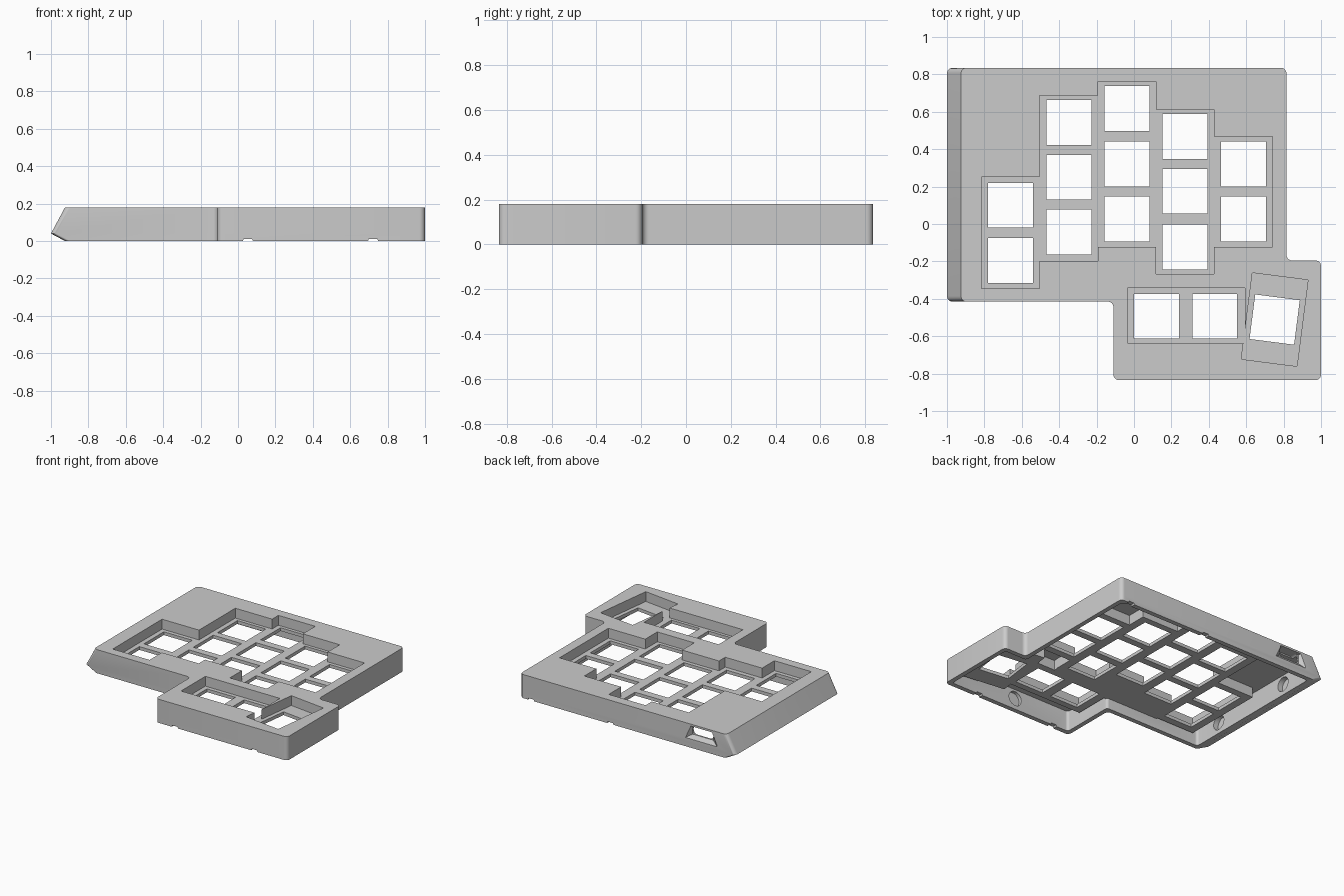
import bpy
import bmesh
from math import radians, cos, sin, pi
from mathutils import Vector

cube = bpy.data.objects.get("Cube")
if cube:
    bpy.data.objects.remove(cube, do_unlink=True)

HEIGHT, WALL, CEILING = 0.18, 0.035, 0.155
PLATE_TOP, PLATE_BOTTOM, KEY = 0.105, 0.08, 0.24

grey = bpy.data.materials.new("case_grey")
grey.use_nodes = True
grey.diffuse_color = (0.6, 0.6, 0.6, 1)
grey.node_tree.nodes["Principled BSDF"].inputs["Base Color"].default_value = grey.diffuse_color


def loft(name, rings):
    """Closed solid through rings of equal point count."""
    bm = bmesh.new()
    loops = [[bm.verts.new(p) for p in ring] for ring in rings]
    count = len(loops[0])
    for low, high in zip(loops, loops[1:]):
        for i in range(count):
            j = (i + 1) % count
            bm.faces.new((low[i], low[j], high[j], high[i]))
    bm.faces.new(loops[0])
    bm.faces.new(loops[-1])
    bmesh.ops.recalc_face_normals(bm, faces=bm.faces)
    mesh = bpy.data.meshes.new(name)
    bm.to_mesh(mesh)
    bm.free()
    mesh.materials.append(grey)
    obj = bpy.data.objects.new(name, mesh)
    bpy.context.collection.objects.link(obj)
    return obj


def prism(name, points, z0, z1):
    return loft(name, [[(x, y, z) for x, y in points] for z in (z0, z1)])


def rect(x0, x1, y0, y1):
    return [(x0, y0), (x1, y0), (x1, y1), (x0, y1)]


def turned_rect(center, w, h, angle):
    c, s = cos(angle), sin(angle)
    return [(center[0] + x * c - y * s, center[1] + x * s + y * c)
            for x, y in rect(-w / 2, w / 2, -h / 2, h / 2)]


def rounded(points, radius, steps=6):
    """Round every right-angled corner of an outline."""
    out = []
    for i, p in enumerate(points):
        p = Vector(p)
        a = (Vector(points[i - 1]) - p).normalized() * radius
        b = (Vector(points[(i + 1) % len(points)]) - p).normalized() * radius
        for k in range(steps + 1):
            t = k / steps * pi / 2
            out.append(p + a * (1 - sin(t)) + b * (1 - cos(t)))
    return out


def outline(left, w, radius, z):
    """Case footprint inset by w: finger block plus the thumb block."""
    pts = [(left, -0.415 + w), (-0.11 + w, -0.415 + w), (-0.11 + w, -0.835 + w), (1 - w, -0.835 + w),
           (1 - w, -0.195 - w), (0.815 - w, -0.195 - w), (0.815 - w, 0.835 - w), (left, 0.835 - w)]
    return [(p.x, p.y, z) for p in rounded(pts, radius)]


def combine(target, tool, operation):
    mod = target.modifiers.new(operation, 'BOOLEAN')
    mod.operation, mod.object, mod.solver = operation, tool, 'EXACT'
    bpy.context.view_layer.objects.active = target
    bpy.ops.object.modifier_apply(modifier=mod.name)
    bpy.data.objects.remove(tool, do_unlink=True)


# Outer shell with a slanted left edge, hollow underneath
case = loft("keyboard_case", [outline(-0.925, 0, 0.03, 0), outline(-1, 0, 0.03, 0.04),
                              outline(-0.925, 0, 0.03, HEIGHT)])
combine(case, loft("cavity", [outline(-0.89, WALL, 0.02, z) for z in (-0.05, CEILING)]), 'DIFFERENCE')

# Finger columns: well bottom, well top, key centres
PITCH, FIRST = 0.311, -0.815
columns = [(-0.345, 0.25, (-0.195, 0.1)), (-0.197, 0.687, (-0.042, 0.25, 0.542)),
           (-0.122, 0.762, (0.027, 0.32, 0.617)), (-0.267, 0.612, (-0.122, 0.175, 0.468)),
           (-0.122, 0.467, (0.027, 0.32))]
THUMB = (-0.035, 0.594, -0.636, -0.343)
TILT, TILT_CENTER = radians(-7.3), (0.752, -0.511)

# Well housings that hang below the ceiling, and the filled web before the thumb keys
G = 0.025
housings, lower, upper, keys = [], [], [], []
for i, (y0, y1, centers) in enumerate(columns):
    x0 = FIRST + i * PITCH
    x1 = x0 + PITCH
    housings.append(rect(x0 - G, x1 + G, y0 - G, y1 + G))
    lower += [(x0, y0), (x1, y0)]
    upper += [(x0, y1), (x1, y1)]
    keys += [turned_rect((x0 + PITCH / 2, y), KEY, KEY, 0) for y in centers]
x0, x1, y0, y1 = THUMB
housings += [rect(x0 - G, x1 + G, y0 - G, y1 + G),
             turned_rect(TILT_CENTER, 0.3 + 2 * G, 0.465 + 2 * G, TILT),
             rect(-0.52, 0.45, -0.395, -0.11)]
for shape in housings:
    combine(case, prism("housing", shape, PLATE_BOTTOM, CEILING + 0.01), 'UNION')

# Recessed wells and switch openings
wells = [lower + upper[::-1], rect(*THUMB), turned_rect(TILT_CENTER, 0.3, 0.465, TILT)]
for shape in wells:
    combine(case, prism("well", shape, PLATE_TOP, HEIGHT + 0.1), 'DIFFERENCE')
keys += [turned_rect((x, -0.493), KEY, KEY, 0) for x in (0.12, 0.432)]
keys.append(turned_rect(TILT_CENTER, KEY, KEY, TILT))
for shape in keys:
    combine(case, prism("switch_hole", shape, -0.1, HEIGHT + 0.2), 'DIFFERENCE')

# Cable port: rounded slot through the back wall with a mouth flared downward
slot = rounded(rect(-0.8, -0.625, 0.095, 0.165), 0.033)
combine(case, loft("cable_slot", [[(p.x, y, p.y) for p in slot] for y in (0.76, 0.86)]), 'DIFFERENCE')
mouth = [(0.812, rect(-0.8, -0.625, 0.095, 0.165)),
         (0.84, [(-0.855, 0.06), (-0.57, 0.06), (-0.62, 0.165), (-0.805, 0.165)])]
combine(case, loft("cable_mouth", [[(a, y, b) for a, b in ring] for y, ring in mouth]), 'DIFFERENCE')

# Pry notches along the bottom rim, front and back
for x in (0.053, 0.722):
    for y in (-0.82, 0.82):
        ring = [(x - 0.035, -0.02), (x + 0.035, -0.02), (x + 0.022, 0.012), (x - 0.022, 0.012)]
        combine(case, loft("notch", [[(a, y + d, b) for a, b in ring] for d in (-0.04, 0.04)]), 'DIFFERENCE')

# Round magnet pockets on the inner walls
disc = [(cos(k * pi / 12) * 0.055, sin(k * pi / 12) * 0.055) for k in range(24)]
for y in (0.54, -0.15):
    combine(case, loft("magnet_pocket", [[(x, y + a, 0.085 + b) for a, b in disc]
                                         for x in (-0.93, -0.87)]), 'DIFFERENCE')
combine(case, loft("magnet_pocket", [[(0.4 + a, y, 0.085 + b) for a, b in disc]
                                     for y in (-0.825, -0.78)]), 'DIFFERENCE')

bpy.ops.object.select_all(action='DESELECT')
case.select_set(True)
bpy.context.view_layer.objects.active = case
bpy.ops.object.shade_smooth_by_angle(angle=radians(30))
